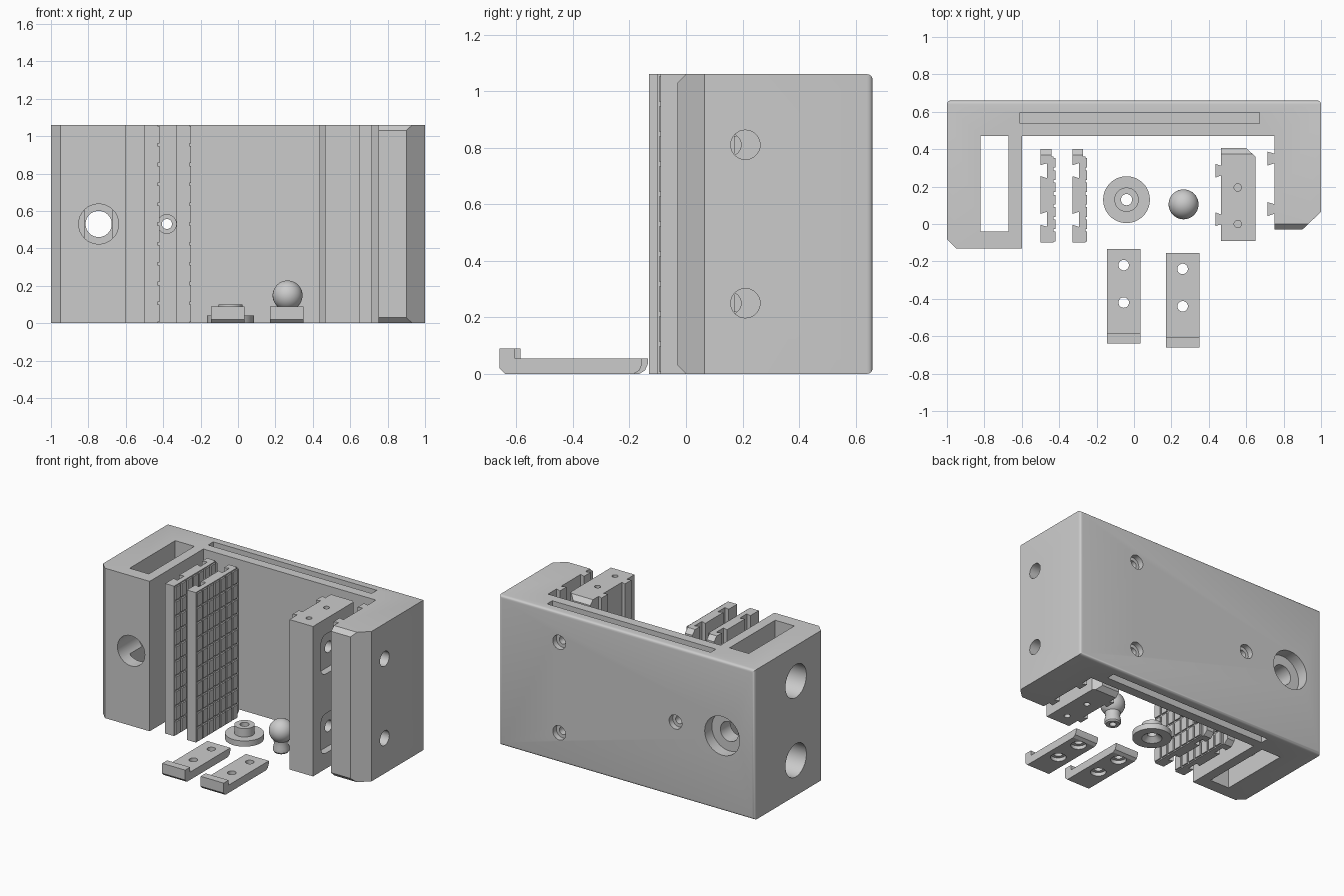
import bpy, bmesh, math
from mathutils import Matrix

cube = bpy.data.objects.get("Cube")
if cube:
    bpy.data.objects.remove(cube, do_unlink=True)

GREY = bpy.data.materials.new("plain_grey")
GREY.use_nodes = True
GREY.diffuse_color = (0.6, 0.6, 0.6, 1)
GREY.node_tree.nodes["Principled BSDF"].inputs["Base Color"].default_value = (0.6, 0.6, 0.6, 1)

H = 1.06           # height of the tall parts
HOLE_Z = (0.25, 0.81)
MAP = {"x": lambda u, v, w: (w, u, v),
       "y": lambda u, v, w: (u, w, v),
       "z": lambda u, v, w: (u, v, w)}


def finish(name, bm):
    bmesh.ops.recalc_face_normals(bm, faces=bm.faces)
    mesh = bpy.data.meshes.new(name)
    bm.to_mesh(mesh)
    bm.free()
    mesh.materials.append(GREY)
    obj = bpy.data.objects.new(name, mesh)
    bpy.context.collection.objects.link(obj)
    return obj


def prism(name, pts, a, b, axis="z", round_if=None, radius=0.02):
    """Extrude a closed outline along an axis, optionally rounding some edges."""
    bm = bmesh.new()
    f = bm.faces.new([bm.verts.new(MAP[axis](u, v, a)) for u, v in pts])
    ext = bmesh.ops.extrude_face_region(bm, geom=[f])
    d = MAP[axis](0, 0, b - a)
    bmesh.ops.translate(bm, vec=d, verts=[g for g in ext["geom"] if isinstance(g, bmesh.types.BMVert)])
    if round_if:
        edges = [e for e in bm.edges if all(round_if(v.co) for v in e.verts)
                 and (e.verts[0].co - e.verts[1].co).length > abs(b - a) * 0.99]
        bmesh.ops.bevel(bm, geom=edges, offset=radius, segments=4, profile=0.5, affect="EDGES")
    return finish(name, bm)


def rect(u0, u1, v0, v1):
    return [(u0, v0), (u1, v0), (u1, v1), (u0, v1)]


def hole(u, v, r, a, b, axis, n=32):
    turns = [2 * math.pi * i / n for i in range(n)]
    return prism("cutter", [(u + r * math.cos(t), v + r * math.sin(t)) for t in turns], a, b, axis)


def slot(u0, u1, v0, v1, r, a, b, axis):
    """Rounded rectangle cutter."""
    pts = []
    corners = [(u1 - r, v1 - r), (u0 + r, v1 - r), (u0 + r, v0 + r), (u1 - r, v0 + r)]
    for q, (u, v) in enumerate(corners):
        for i in range(7):
            t = math.pi / 2 * (q + i / 6)
            pts.append((u + r * math.cos(t), v + r * math.sin(t)))
    return prism("cutter", pts, a, b, axis)


def cut(obj, cutters):
    for c in cutters:
        mod = obj.modifiers.new("cut", "BOOLEAN")
        mod.operation, mod.solver, mod.object = "DIFFERENCE", "EXACT", c
    dg = bpy.context.evaluated_depsgraph_get()
    mesh = bpy.data.meshes.new_from_object(obj.evaluated_get(dg))
    obj.modifiers.clear()
    obj.data = mesh
    for c in cutters:
        bpy.data.objects.remove(c, do_unlink=True)
    return obj


def smooth(obj):
    bpy.ops.object.select_all(action="DESELECT")
    obj.select_set(True)
    bpy.context.view_layer.objects.active = obj
    bpy.ops.object.shade_smooth_by_angle(angle=math.radians(30))


def end_chamfers(y, side, x0, x1):
    """Wedges that slope the top and bottom edges of an end face at y."""
    out = []
    for z, up in ((H, 1), (0, -1)):
        tri = [(y + side * 0.03, z - up * 0.06), (y + side * 0.03, z + up * 0.04), (y - side * 0.07, z + up * 0.04)]
        out.append(prism("cutter", tri, x0, x1, "x"))
    return out


def dovetail(x, tip, yc, gap=0.0):
    """Outline points, going down in y, of a dovetail that widens to its tip."""
    b, t = 0.026 + gap, 0.037 + gap
    return [(x, yc + b), (tip, yc + t), (tip, yc - t), (x, yc - b)]


# Main U-shaped body with two arms and dovetail rails
outline = [(-1, 0.66), (-1, -0.08), (-0.95, -0.13), (-0.6, -0.13), (-0.6, 0.47), (0.75, 0.47)]
outline += dovetail(0.75, 0.715, 0.35) + dovetail(0.75, 0.715, 0.08)
outline += [(0.75, -0.03), (0.9, -0.03), (1, 0.065), (1, 0.66)]
body = prism("body", outline, 0, H, round_if=lambda c: c.y > 0.65)
cutters = [prism("cutter", rect(-0.82, -0.67, -0.04, 0.47), -0.1, H + 0.1),
           hole(-0.745, 0.53, 0.107, -0.3, 0.1, "y"),
           hole(-0.745, 0.53, 0.07, 0.3, 0.8, "y"),
           hole(-0.745, 0.53, 0.137, 0.58, 0.8, "y")]
for z0, z1 in ((-0.1, 0.1), (H - 0.1, H + 0.1)):
    cutters.append(prism("cutter", rect(-0.61, 0.67, 0.537, 0.595), z0, z1))
for x, z in ((-0.38, 0.53), (0.53, 0.21), (0.53, 0.85)):
    cutters += [hole(x, z, 0.027, 0.4, 0.8, "y"), hole(x, z, 0.05, 0.62, 0.8, "y"),
                hole(x, z, 0.05, 0.4, 0.51, "y")]
for z in HOLE_Z:
    cutters += [hole(0.21, z, 0.052, 0.6, 1.1, "x"), hole(0.2, z, 0.117, -1.1, -0.75, "x")]
cutters += end_chamfers(-0.03, -1, 0.7, 1.1)
smooth(cut(body, cutters))

# Loose jaw block with matching rails and screw pockets
outline = [(0.465, 0.405)] + dovetail(0.465, 0.435, 0.285) + dovetail(0.465, 0.435, 0.025)
outline += [(0.465, -0.09), (0.65, -0.09), (0.65, 0.36), (0.6, 0.405)]
jaw = prism("jaw_block", outline, 0, H)
cutters = end_chamfers(0.405, 1, 0.4, 0.7)
for z in HOLE_Z:
    cutters += [slot(0.0, 0.31, z - 0.14, z + 0.14, 0.05, 0.6, 0.7, "x"),
                hole(0.155, z, 0.04, 0.4, 0.7, "x")]
for y in (0.0, 0.195):
    cutters += [hole(0.555, y, 0.02, -0.1, 0.08, "z", 16), hole(0.555, y, 0.02, H - 0.08, H + 0.1, "z", 16)]
smooth(cut(jaw, cutters))


# Gripping plates: dovetail grooves behind, grid of teeth in front
def grip_plate(name, x):
    pts = [(x, 0.4)] + dovetail(x, x + 0.035, 0.285, 0.003) + dovetail(x, x + 0.035, 0.025, 0.003)
    pts += [(x, -0.1), (x + 0.07, -0.1), (x + 0.07, 0.36), (x + 0.058, 0.36), (x + 0.058, 0.4)]
    cut(prism(name, pts, 0, H), end_chamfers(0.4, 1, x - 0.1, x + 0.1))
    cols, rows, gap = 7, 10, 0.014
    dy, dz = 0.46 / cols, H / rows
    bm = bmesh.new()
    for i in range(cols):
        for j in range(rows):
            m = Matrix.Translation((x + 0.072, -0.1 + dy * (i + 0.5), dz * (j + 0.5)))
            bmesh.ops.create_cube(bm, size=1, matrix=m @ Matrix.Diagonal((0.016, dy - gap, dz - gap, 1)))
    finish(name + "_teeth", bm)


grip_plate("grip_plate_right", -0.5)
grip_plate("grip_plate_left", -0.33)


# Turned parts
def lathe(name, x, y, profile, steps=48):
    bm = bmesh.new()
    vs = [bm.verts.new((r, 0, z)) for r, z in profile]
    es = [bm.edges.new(p) for p in zip(vs, vs[1:])]
    bmesh.ops.spin(bm, geom=vs + es, cent=(0, 0, 0), axis=(0, 0, 1), angle=2 * math.pi, steps=steps)
    bmesh.ops.remove_doubles(bm, verts=bm.verts, dist=0.0003)
    bmesh.ops.translate(bm, verts=bm.verts, vec=(x, y, 0))
    smooth(finish(name, bm))


lathe("flanged_bushing", -0.04, 0.13,
      [(0.03, 0.03), (0.065, 0), (0.125, 0), (0.125, 0.04), (0.065, 0.04), (0.065, 0.1), (0.03, 0.1), (0.03, 0.03)])
ball = [(0.08 * math.cos(t), 0.148 + 0.08 * math.sin(t))
        for t in (math.radians(-52 + 142 * i / 20) for i in range(21))]
lathe("ball_knob", 0.265, 0.105,
      [(0, 0.05), (0.022, 0.05), (0.022, 0), (0.045, 0), (0.052, 0.01), (0.052, 0.035), (0.047, 0.055)] + ball)


# Small hooked clamps, countersunk from below
def clamp(name, x, y):
    pts = [(y, 0.02), (y + 0.02, 0), (y + 0.475, 0), (y + 0.495, 0.012), (y + 0.505, 0.035), (y + 0.505, 0.055),
           (y + 0.055, 0.055), (y + 0.055, 0.09), (y, 0.09)]
    obj = prism(name, pts, x - 0.09, x + 0.09, "x")
    cutters = []
    for d in (0.22, 0.42):
        cutters += [hole(x, y + d, 0.028, -0.1, 0.1, "z"), hole(x, y + d, 0.05, -0.1, 0.025, "z")]
    smooth(cut(obj, cutters))


clamp("clamp_right", -0.055, -0.64)
clamp("clamp_left", 0.26, -0.66)
